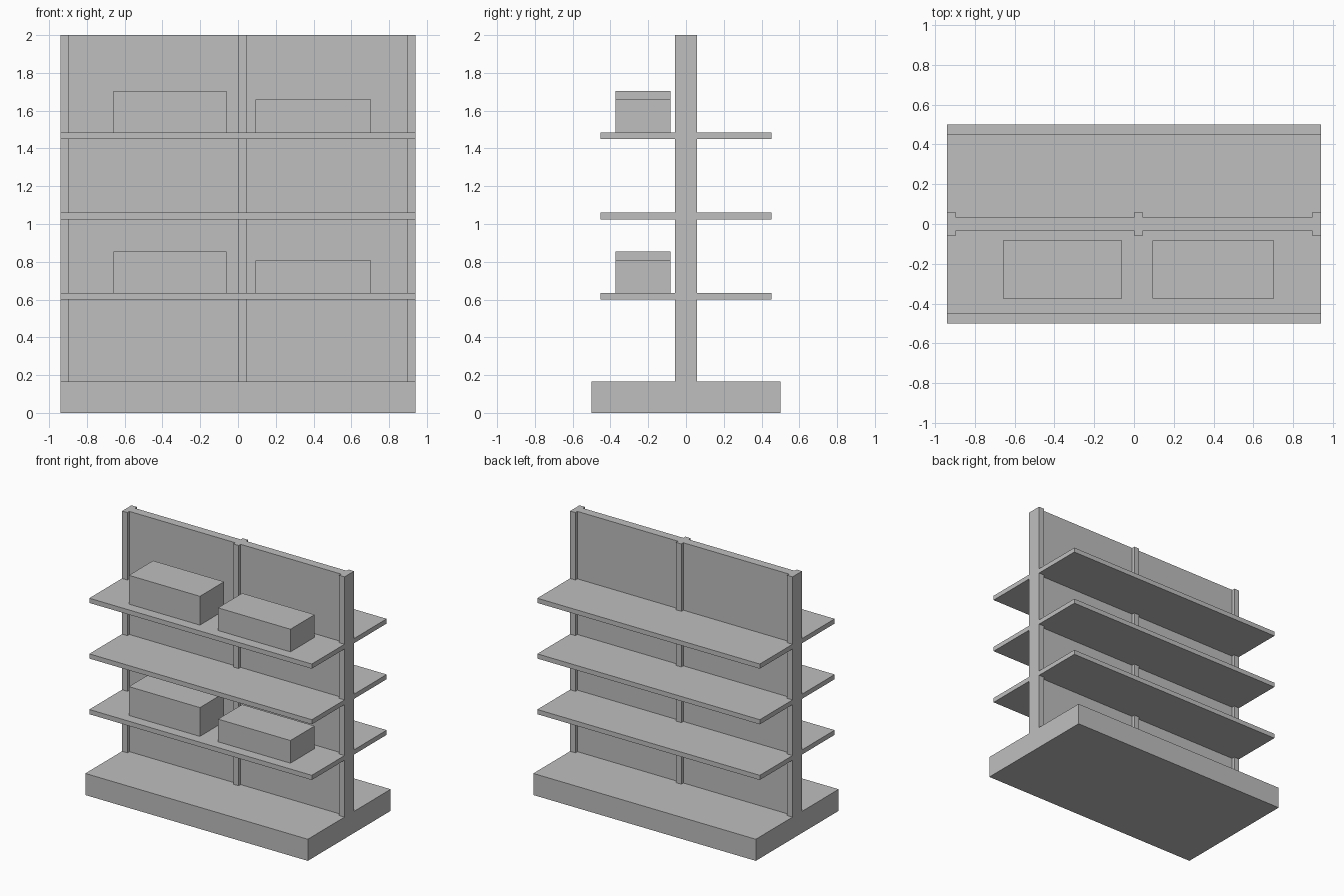
import bpy

if "Cube" in bpy.data.objects:
    bpy.data.objects.remove(bpy.data.objects["Cube"], do_unlink=True)

# One plain grey finish
GREY = (0.52, 0.52, 0.52, 1)
grey = bpy.data.materials.new("light grey")
grey.use_nodes = True
grey.diffuse_color = GREY
grey.node_tree.nodes["Principled BSDF"].inputs["Base Color"].default_value = GREY


def box(name, xs, ys, zs):
    """Box spanning the given x, y and z ranges."""
    spans = (xs, ys, zs)
    bpy.ops.mesh.primitive_cube_add(size=1)
    ob = bpy.context.object
    ob.name = ob.data.name = name
    for v in ob.data.vertices:
        v.co = [lo + (c + 0.5) * (hi - lo) for c, (lo, hi) in zip(v.co, spans)]
    ob.data.materials.append(grey)
    return ob


HALF = 0.94        # half the unit's width
BASE_TOP = 0.165
PANEL = 0.033      # half the panel's depth
POST = 0.057       # half the posts' depth

# Plinth and central panel
box("base", (-HALF, HALF), (-0.5, 0.5), (0, BASE_TOP))
box("back_panel", (-HALF + 0.044, HALF - 0.044), (-PANEL, PANEL), (BASE_TOP, 2))

# Uprights
for name, x in (("right", -HALF), ("middle", 0), ("left", HALF - 0.045)):
    box(name + "_post", (x, x + 0.045), (-POST, POST), (BASE_TOP, 2))

# Shelves on both sides, running in between the posts to the panel
SHELF_TOPS = {"lower": 0.635, "middle": 1.06, "upper": 1.485}
for level, top in SHELF_TOPS.items():
    z = (top - 0.036, top)
    for side, s in (("front", -1), ("back", 1)):
        box(f"{level}_{side}_shelf", (-HALF, HALF),
            sorted((s * PANEL, s * 0.452)), z)

# Cartons on the lower and upper front shelves
for level in ("lower", "upper"):
    top = SHELF_TOPS[level]
    box(level + "_tall_carton", (-0.66, -0.06), (-0.374, -0.082), (top, top + 0.22))
    box(level + "_short_carton", (0.093, 0.705), (-0.374, -0.082), (top, top + 0.173))
